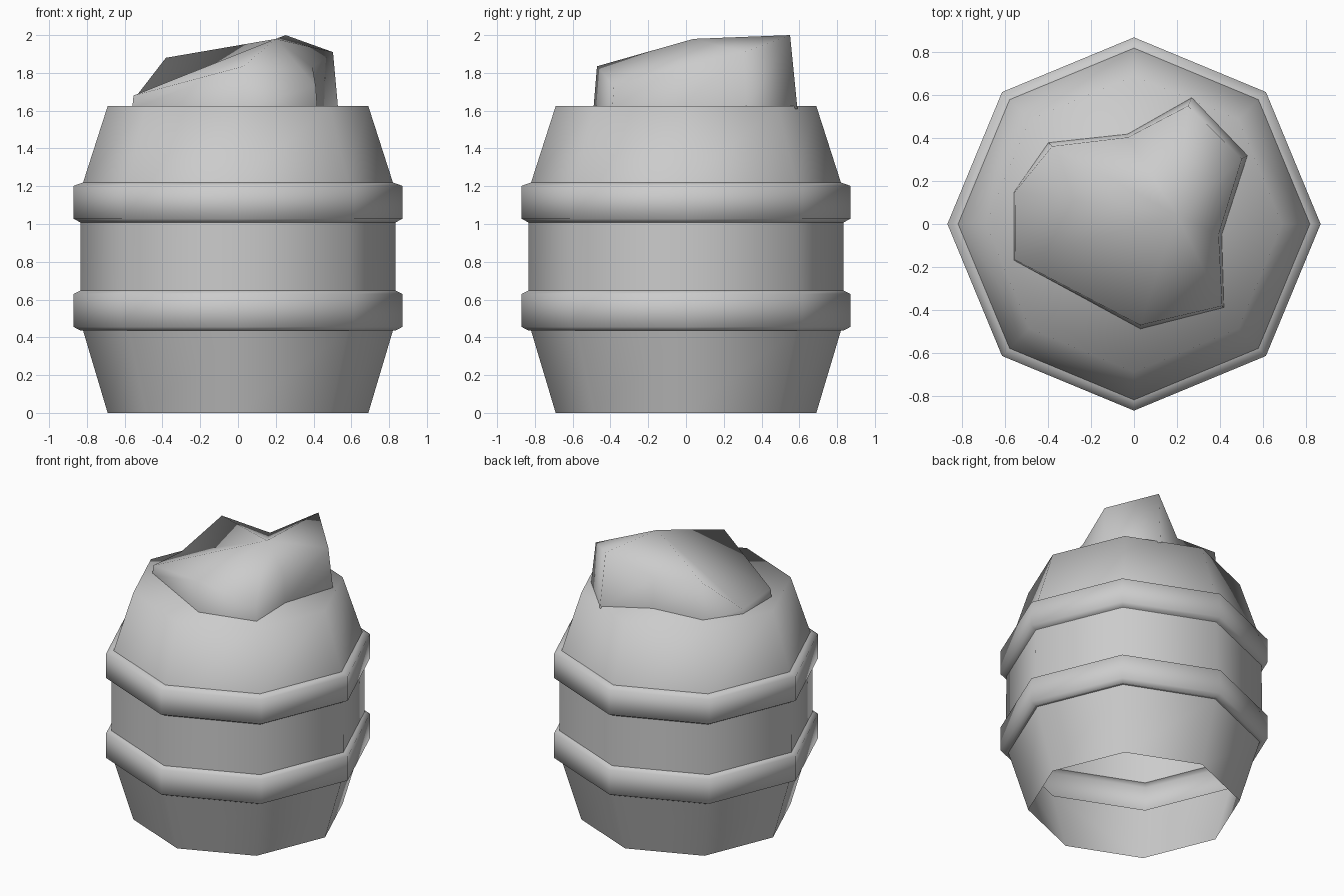
import bpy, bmesh, math

cube = bpy.data.objects.get("Cube")
if cube:
    bpy.data.objects.remove(cube, do_unlink=True)

# Single plain material
grey = bpy.data.materials.new("plain grey")
grey.use_nodes = True
colour = (0.6, 0.6, 0.6, 1)
grey.diffuse_color = colour
grey.node_tree.nodes["Principled BSDF"].inputs["Base Color"].default_value = colour


def finish(name, bm):
    """Turn a bmesh into a smooth-shaded object."""
    for face in bm.faces:
        face.smooth = True
    mesh = bpy.data.meshes.new(name)
    bm.to_mesh(mesh)
    bm.free()
    mesh.materials.append(grey)
    obj = bpy.data.objects.new(name, mesh)
    bpy.context.collection.objects.link(obj)
    return obj


def bridge(bm, lower, upper):
    """Join two closed loops with quads."""
    n = len(lower)
    for i in range(n):
        j = (i + 1) % n
        bm.faces.new((lower[i], lower[j], upper[j], upper[i]))


def band(z, r_low, r_high):
    """Profile of a raised hoop: (radius, height, sharp)."""
    return [(r_low, z, True), (0.835, z + 0.002, True), (0.87, z + 0.02, False),
            (0.87, z + 0.195, False), (r_high, z + 0.213, True)]


# Barrel: eight-sided shell, open below, with two hoops in its wall
SIDES = 8
profile = [(0.69, 0, False)] + band(0.435, 0.82, 0.835)
profile += band(1.007, 0.833, 0.82) + [(0.69, 1.624, False)]
bm = bmesh.new()
rings = []
for radius, z, sharp in profile:
    angles = [2 * math.pi * i / SIDES for i in range(SIDES)]
    rings.append([bm.verts.new((radius * math.cos(a), radius * math.sin(a), z))
                  for a in angles])
for lower, upper in zip(rings, rings[1:]):
    bridge(bm, lower, upper)
bm.faces.new(rings[-1])
for ring, (_, _, sharp) in zip(rings, profile):
    for i in range(SIDES):
        edge = bm.edges.get((ring[i], ring[(i + 1) % SIDES]))
        edge.smooth = not sharp
finish("barrel", bm)

# Rock on the lid: irregular outline, tapered walls and a faceted peak
foot = [(0.27, 0.59), (0.53, 0.32), (0.41, -0.05), (0.42, -0.39), (0.03, -0.49),
        (-0.56, -0.17), (-0.56, 0.15), (-0.40, 0.38), (-0.03, 0.42)]
heights = [2.0, 1.91, 1.83, 1.73, 1.835, 1.68, 1.655, 1.88, 1.836]
bm = bmesh.new()
base, rim = [], []
for (x, y), z in zip(reversed(foot), reversed(heights)):
    taper = 1 - 0.17 * (z - 1.61)
    base.append(bm.verts.new((x, y, 1.61)))
    rim.append(bm.verts.new((x * taper, y * taper, z)))
bridge(bm, base, rim)
peak = bm.verts.new((0.2, 0.04, 1.98))
for i in range(len(rim)):
    bm.faces.new((rim[i], rim[(i + 1) % len(rim)], peak))
finish("rock", bm)
